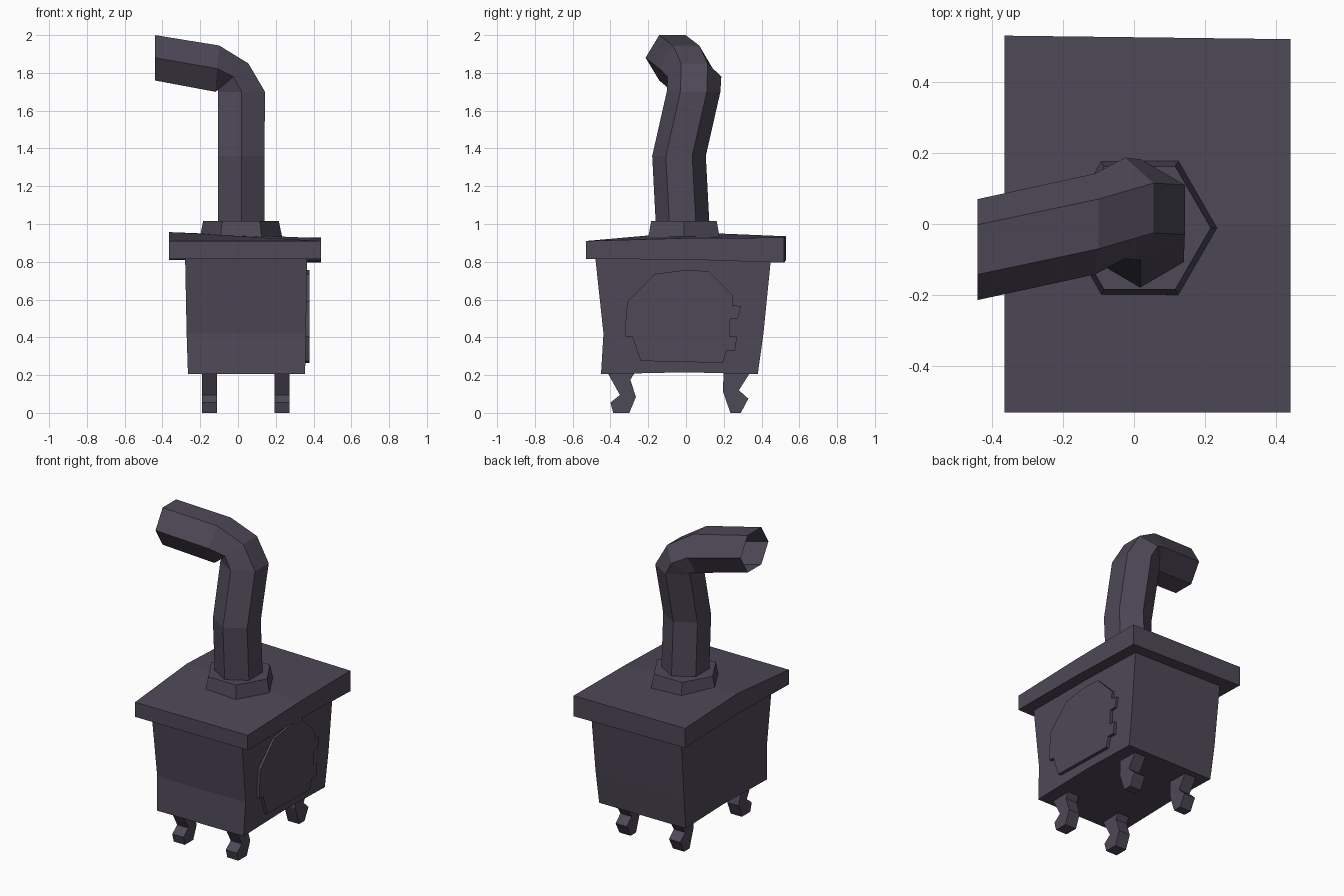
import bpy, bmesh, math

if "Cube" in bpy.data.objects:
    bpy.data.objects.remove(bpy.data.objects["Cube"])

iron = bpy.data.materials.new("dark_iron")
iron.diffuse_color = (0.075, 0.065, 0.095, 1)
iron.use_nodes = True
iron.node_tree.nodes["Principled BSDF"].inputs["Base Color"].default_value = iron.diffuse_color


def loft(name, rings, cap_start=True, cap_end=True):
    """Skin a list of equal-length point rings into one flat-shaded mesh."""
    bm = bmesh.new()
    loops = [[bm.verts.new(p) for p in ring] for ring in rings]
    n = len(loops[0])
    for a, b in zip(loops, loops[1:]):
        for i in range(n):
            j = (i + 1) % n
            bm.faces.new((a[i], a[j], b[j], b[i]))
    if cap_start:
        bm.faces.new(loops[0][::-1])
    if cap_end:
        bm.faces.new(loops[-1])
    bmesh.ops.recalc_face_normals(bm, faces=bm.faces)
    mesh = bpy.data.meshes.new(name)
    bm.to_mesh(mesh)
    bm.free()
    mesh.materials.append(iron)
    obj = bpy.data.objects.new(name, mesh)
    bpy.context.collection.objects.link(obj)
    return obj


def plate(name, profile, x0, x1):
    """Extrude a (y, z) outline along x."""
    return loft(name, [[(x, y, z) for y, z in profile] for x in (x0, x1)])


# Firebox: slightly warped, tapering downwards
def body_ring(xl, xr, yf, yb, z, zm):
    return [(xl, yf, z), (xr, yf, z), (xr, 0, zm),
            (xr, yb, z), (xl, yb, z), (xl, 0, zm)]


loft("firebox", [
    body_ring(-0.265, 0.355, -0.45, 0.38, 0.205, 0.215),
    body_ring(-0.272, 0.36, -0.437, 0.41, 0.42, 0.42),
    body_ring(-0.28, 0.365, -0.48, 0.45, 0.82, 0.82)])

# Top slab: lofted front to back with uneven heights
slab = [(-0.53, -0.53, 0.815, 0.815, 0.91, 0.91),
        (0.0, 0.0, 0.825, 0.812, 0.957, 0.925),
        (0.53, 0.52, 0.81, 0.795, 0.935, 0.928)]
loft("top_slab", [[(-0.365, yl, bl), (0.44, yr, br), (0.44, yr, tr), (-0.365, yl, tl)]
                  for yl, yr, bl, br, tl, tr in slab])

# Door plate with hinges and latch on the right side
plate("door", [(-0.24, 0.275), (-0.285, 0.405), (-0.32, 0.405), (-0.32, 0.48),
               (-0.31, 0.59), (-0.165, 0.735), (0, 0.757), (0.12, 0.75),
               (0.25, 0.62), (0.245, 0.57), (0.29, 0.565), (0.275, 0.50),
               (0.235, 0.50), (0.23, 0.405), (0.27, 0.405), (0.26, 0.33),
               (0.215, 0.33), (0.195, 0.265)], 0.34, 0.378)

# Four bent legs
front_leg = [(-0.425, 0.23), (-0.35, 0.095), (-0.40, 0.055), (-0.385, 0),
             (-0.30, 0), (-0.265, 0.085), (-0.295, 0.175), (-0.26, 0.23)]
back_leg = [(0.20, 0.23), (0.195, 0.115), (0.235, 0.0), (0.29, 0),
            (0.33, 0.075), (0.28, 0.12), (0.35, 0.23)]
for side, x in (("left", -0.19), ("right", 0.193)):
    plate("front_leg_" + side, front_leg, x, x + 0.08)
    plate("back_leg_" + side, back_leg, x, x + 0.08)


# Hexagonal collar
def hexagon(r, z):
    return [(0.016 + r * math.cos(math.radians(60 * i)),
             -0.011 + r * math.sin(math.radians(60 * i)), z) for i in range(6)]


loft("pipe_collar", [hexagon(0.224, 0.90), hexagon(0.2, 1.017)])

# Stovepipe: hexagonal open tube; each ring is outer (x, z), inner (x, z), centre y
path = [(0.14, 1.0, -0.105, 1.0, -0.018),
        (0.14, 1.36, -0.105, 1.36, -0.037),
        (0.143, 1.70, -0.105, 1.70, 0.04),
        (0.055, 1.85, -0.105, 1.71, 0.045),
        (-0.10, 1.945, -0.12, 1.70, 0.0),
        (-0.44, 2.0, -0.44, 1.76, -0.072)]


def pipe_ring(ox, oz, ix, iz, y):
    mx, mz = (ox + ix) / 2, (oz + iz) / 2
    return [(ox, y - 0.07, oz), (ox, y + 0.07, oz), (mx, y + 0.142, mz),
            (ix, y + 0.07, iz), (ix, y - 0.07, iz), (mx, y - 0.142, mz)]


loft("stovepipe", [pipe_ring(*p) for p in path], False, False)
